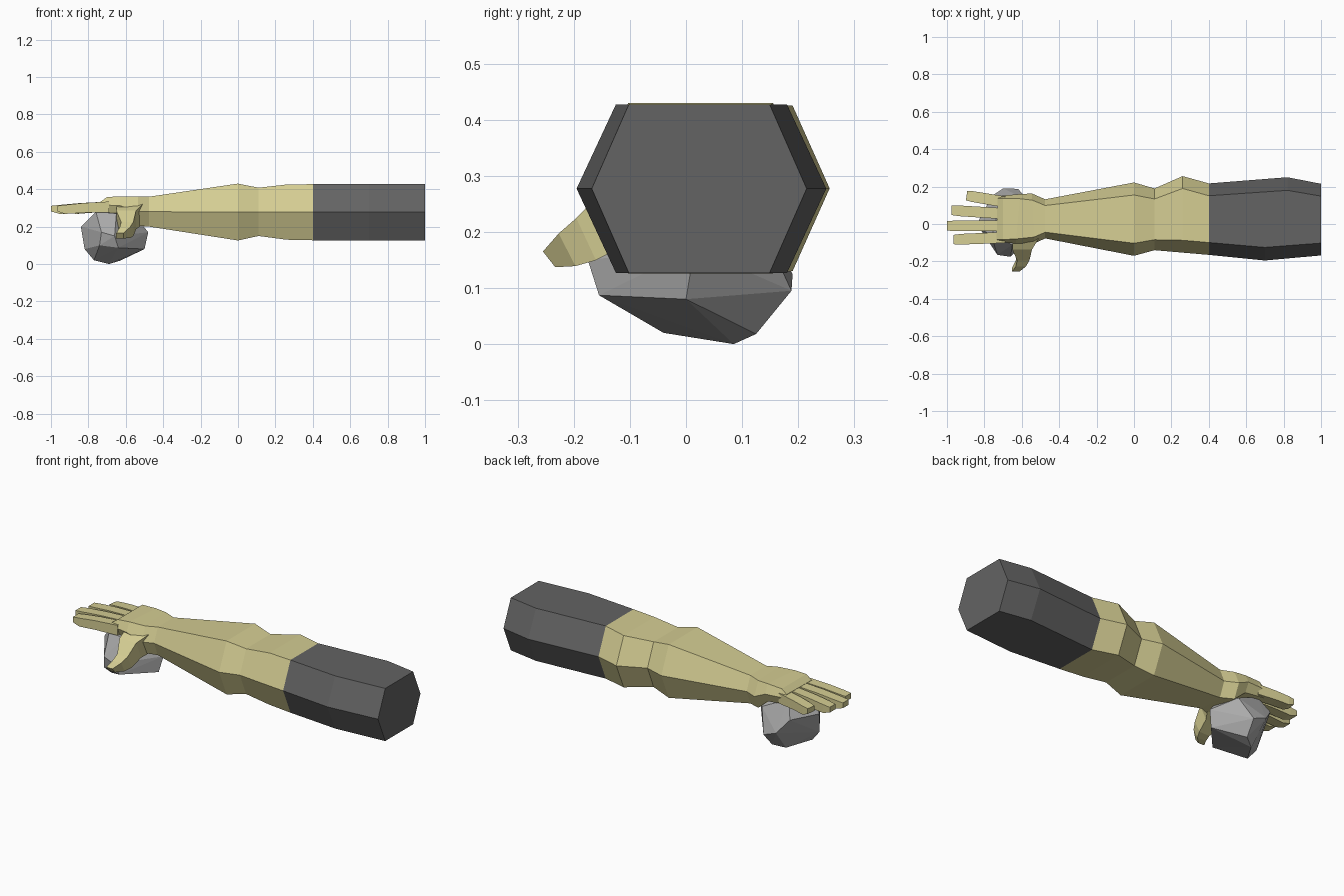
import bpy, bmesh
from mathutils import Vector


def material(name, rgb):
    m = bpy.data.materials.new(name)
    m.diffuse_color = (*rgb, 1)
    return m


SKIN = material("skin", (0.66, 0.61, 0.29))
SLEEVE = material("dark sleeve", (0.125, 0.125, 0.125))
STONE = material("stone grey", (0.40, 0.40, 0.40))


def finish(name, bm, mat):
    bmesh.ops.recalc_face_normals(bm, faces=bm.faces)
    me = bpy.data.meshes.new(name)
    bm.to_mesh(me)
    bm.free()
    me.materials.append(mat)
    ob = bpy.data.objects.new(name, me)
    bpy.context.collection.objects.link(ob)
    return ob


def loft(name, rings, mat):
    """Skin a row of equal rings and cap both ends."""
    bm = bmesh.new()
    vs = [[bm.verts.new(p) for p in r] for r in rings]
    n = len(vs[0])
    for a, b in zip(vs, vs[1:]):
        for i in range(n):
            j = (i + 1) % n
            bm.faces.new((a[i], a[j], b[j], b[i]))
    bm.faces.new(vs[0])
    bm.faces.new(vs[-1])
    return finish(name, bm, mat)


def hexagon(xf, xb, y0, y1, z0, z1, inset):
    """Flat-topped hexagon; front side at xf, back side at xb."""
    zm = (z0 + z1) / 2
    return [(xf, y0 + inset, z0), (xf, y0, zm), (xf, y0 + inset, z1),
            (xb, y1 - inset, z1), (xb, y1, zm), (xb, y1 - inset, z0)]


def quad(c, across, up):
    c, a, u = Vector(c), Vector(across) / 2, Vector(up) / 2
    return [c - a - u, c + a - u, c + a + u, c - a + u]


# sleeve
cuff = hexagon(0.40, 0.40, -0.165, 0.217, 0.127, 0.427, 0.066)
loft("sleeve", [
    hexagon(1.0, 1.0, -0.168, 0.215, 0.127, 0.427, 0.066),
    hexagon(0.70, 0.82, -0.195, 0.250, 0.127, 0.427, 0.070),
    cuff], SLEEVE)

# bare arm, wrist and palm
loft("arm_and_palm", [
    cuff,
    hexagon(0.26, 0.26, -0.153, 0.256, 0.130, 0.425, 0.066),
    hexagon(0.11, 0.11, -0.140, 0.190, 0.150, 0.408, 0.056),
    hexagon(0.0, 0.0, -0.170, 0.222, 0.126, 0.430, 0.067),
    hexagon(-0.475, -0.475, -0.077, 0.132, 0.200, 0.360, 0.033),
    hexagon(-0.535, -0.545, -0.105, 0.163, 0.205, 0.360, 0.035),
    hexagon(-0.63, -0.61, -0.105, 0.160, 0.262, 0.362, 0.025),
    hexagon(-0.70, -0.70, -0.098, 0.152, 0.272, 0.358, 0.015),
    hexagon(-0.735, -0.73, -0.095, 0.148, 0.275, 0.333, 0.012)], SKIN)

# four fingers: root y, tip x, tip y
for i, (ry, tx, ty) in enumerate([(0.118, -0.895, 0.152), (0.055, -0.975, 0.073),
                                  (-0.009, -1.0, -0.010), (-0.072, -0.965, -0.083)]):
    rx = -0.69
    rings = []
    for t, w, h, z in [(0, 0.058, 0.058, 0.305), (0.5, 0.058, 0.052, 0.300),
                       (0.85, 0.057, 0.048, 0.292), (1, 0.050, 0.030, 0.296)]:
        c = (rx + (tx - rx) * t, ry + (ty - ry) * t, z)
        rings.append(quad(c, (0.15 * w if i == 0 else 0, w, 0), (0, 0, h)))
    loft(f"finger_{i + 1}", rings, SKIN)

# thumb hooked over the stone
loft("thumb", [
    quad((-0.575, -0.04, 0.275), (0.15, 0, 0), (0, -0.04, 0.11)),
    quad((-0.598, -0.115, 0.235), (0.105, 0, 0), (0, -0.045, 0.10)),
    quad((-0.592, -0.178, 0.187), (0.065, 0, 0), (0, -0.035, 0.075)),
    quad((-0.605, -0.212, 0.168), (0.055, 0, 0), (0, -0.030, 0.058)),
    quad((-0.632, -0.244, 0.151), (0.038, 0, 0), (0, -0.022, 0.028))], SKIN)

# stone: convex hull of a few corners
bm = bmesh.new()
for p in [(-0.84, 0.0, 0.20), (-0.82, -0.03, 0.08), (-0.77, -0.04, 0.02),
          (-0.69, 0.085, 0.0), (-0.63, 0.125, 0.018), (-0.50, 0.0, 0.08),
          (-0.48, 0.015, 0.17), (-0.70, 0.19, 0.125), (-0.62, 0.188, 0.095),
          (-0.73, -0.165, 0.17), (-0.66, -0.175, 0.15), (-0.74, -0.15, 0.10),
          (-0.64, -0.155, 0.087), (-0.76, 0.15, 0.20), (-0.57, 0.13, 0.22),
          (-0.76, -0.07, 0.28), (-0.65, -0.11, 0.27), (-0.72, 0.10, 0.29),
          (-0.56, 0.0, 0.27)]:
    bm.verts.new(p)
res = bmesh.ops.convex_hull(bm, input=bm.verts)
loose = [v for v in bm.verts if not v.link_faces]
bmesh.ops.delete(bm, geom=loose, context='VERTS')
finish("stone", bm, STONE)
